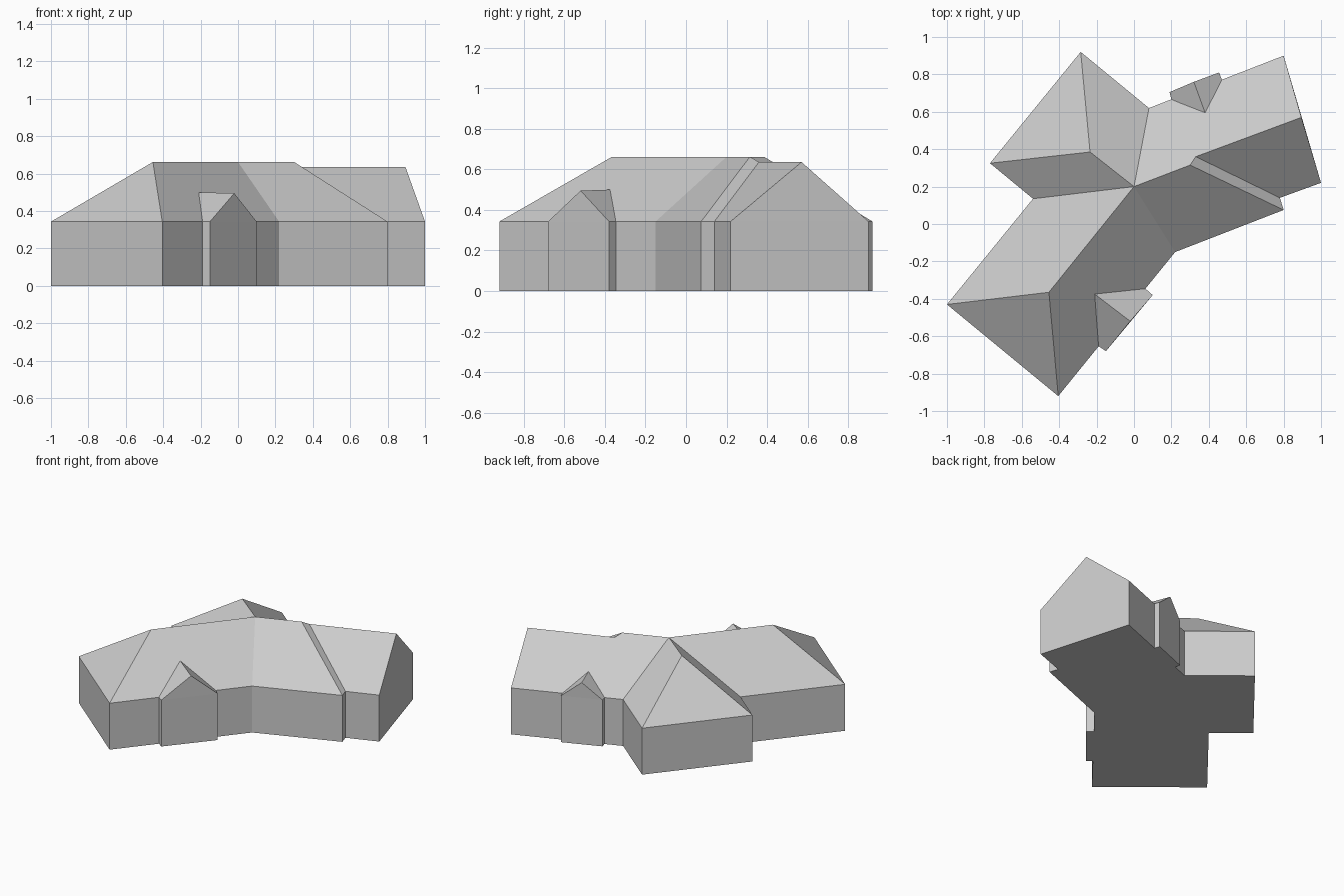
import bpy
from mathutils import Vector

cube = bpy.data.objects.get("Cube")
if cube:
    bpy.data.objects.remove(cube, do_unlink=True)

EAVE, RIDGE, LOW_RIDGE = 0.343, 0.662, 0.636

grey = bpy.data.materials.new("plain grey")
grey.use_nodes = True
COLOUR = (0.6, 0.6, 0.6, 1)
grey.diffuse_color = COLOUR
grey.node_tree.nodes["Principled BSDF"].inputs["Base Color"].default_value = COLOUR


def add_object(name, faces):
    """Make a flat-shaded object from polygons, sharing equal corners."""
    index, polys = {}, []
    for face in faces:
        polys.append([index.setdefault(tuple(p), len(index)) for p in face])
    mesh = bpy.data.meshes.new(name)
    mesh.from_pydata(list(index), [], polys)
    mesh.materials.append(grey)
    obj = bpy.data.objects.new(name, mesh)
    bpy.context.collection.objects.link(obj)
    return obj


def at(point, z):
    return (point[0], point[1], z)


def prism_walls(outline):
    """Upright walls and a floor under a counter-clockwise outline."""
    sides = [[at(a, 0), at(b, 0), at(b, EAVE), at(a, EAVE)]
             for a, b in zip(outline, outline[1:] + outline[:1])]
    return sides + [[at(p, 0) for p in reversed(outline)]]


def upward(face):
    """Wind a sloping panel so that it faces the sky."""
    a, b, c = (Vector(p) for p in face[:3])
    return face if (b - a).cross(c - a).z > 0 else face[::-1]


# Eave corners, named by wing
west_a, west_b = (-1, -0.43), (-0.405, -0.92)
front_bend = (0.22, -0.15)
step_out, step_in = (0.80, 0.075), (0.78, 0.14)
east_a, east_b = (1, 0.22), (0.80, 0.90)
rear_nook = (0.08, 0.62)
rear_a, rear_b = (-0.285, 0.92), (-0.77, 0.325)
west_nook = (-0.54, 0.135)
outline = [west_a, west_b, front_bend, step_out, step_in, east_a, east_b,
           rear_nook, rear_a, rear_b, west_nook]
E = {p: at(p, EAVE) for p in outline}

# Ridge points
hub = (0, 0.20, RIDGE)
west_top = (-0.455, -0.365, RIDGE)
rear_top = (-0.235, 0.385, RIDGE)
east_top = (0.30, 0.315, RIDGE)
low_start = (0.33, 0.36, LOW_RIDGE)
low_end = (0.895, 0.57, LOW_RIDGE)

add_object("house_walls", prism_walls(outline)
           + [[E[east_a], E[east_b], low_end]])

# Hipped west wing, hipped rear wing, gabled east wing
add_object("west_wing_roof", [upward(f) for f in (
    [E[west_a], E[west_b], west_top],
    [E[west_b], E[front_bend], hub, west_top],
    [E[west_a], west_top, hub, E[west_nook]])])
add_object("rear_wing_roof", [upward(f) for f in (
    [E[rear_a], E[rear_b], rear_top],
    [E[rear_b], E[west_nook], hub, rear_top],
    [E[rear_a], rear_top, hub, E[rear_nook]])])
add_object("east_wing_roof", [upward(f) for f in (
    [E[front_bend], E[step_out], east_top, hub],
    [E[step_out], E[step_in], low_start, east_top],
    [E[step_in], E[east_a], low_end, low_start],
    [E[rear_nook], hub, east_top, low_start],
    [E[rear_nook], low_start, low_end, E[east_b]])])


def gabled_bay(name, outline, peak, back):
    """Small projecting bay; outline runs back, front, front, back."""
    a, b, c, d = [at(p, EAVE) for p in outline]
    roof = [upward([a, b, peak, back]), upward([c, d, back, peak])]
    add_object(name, prism_walls(outline) + [[b, c, peak]] + roof)


gabled_bay("front_bay",
           [(-0.195, -0.65), (-0.15, -0.68), (0.10, -0.38), (0.06, -0.345)],
           (-0.02, -0.52, 0.495), (-0.21, -0.375, 0.5))
gabled_bay("rear_bay",
           [(0.47, 0.77), (0.455, 0.81), (0.19, 0.705), (0.20, 0.665)],
           (0.32, 0.76, 0.457), (0.38, 0.595, 0.46))
